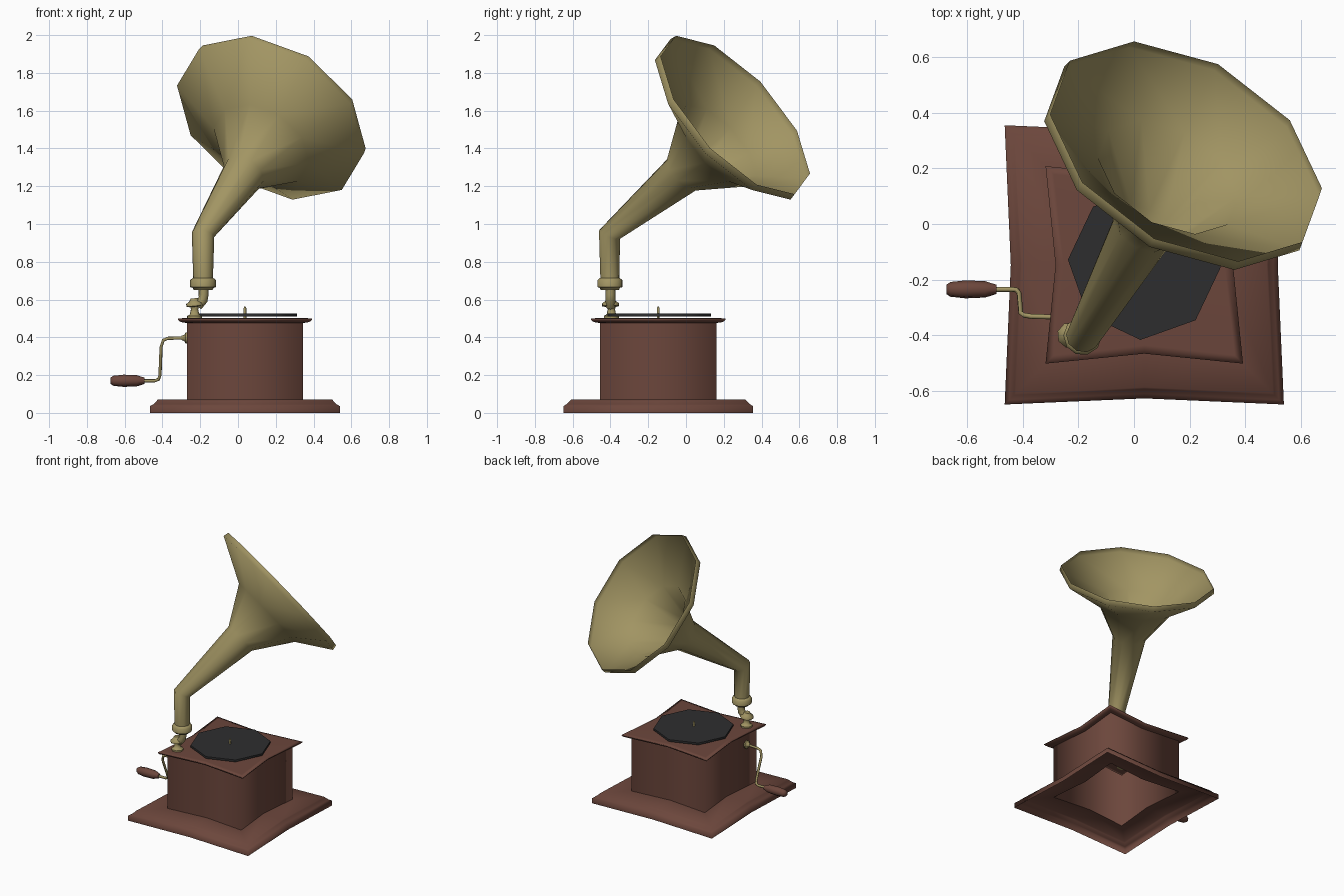
import bpy, bmesh, math
from mathutils import Vector as V

if "Cube" in bpy.data.objects:
    bpy.data.objects.remove(bpy.data.objects["Cube"])


def material(name, rgb):
    m = bpy.data.materials.new(name)
    m.diffuse_color = (*rgb, 1)
    m.use_nodes = True
    m.node_tree.nodes["Principled BSDF"].inputs["Base Color"].default_value = m.diffuse_color
    return m


WOOD = material("dark wood", (0.150, 0.062, 0.045))
BRASS = material("old brass", (0.36, 0.30, 0.125))
BLACK = material("record black", (0.027, 0.027, 0.028))
CX, CY = 0.037, -0.147   # centre of the case


def loft(name, rings, mat, cap_start=True, cap_end=True, angle=35, flip=False):
    """Skin a list of rings (each the same number of points)."""
    bm = bmesh.new()
    loops = [[bm.verts.new(p) for p in r] for r in rings]
    n = len(loops[0])
    for a, b in zip(loops, loops[1:]):
        for i in range(n):
            j = (i + 1) % n
            bm.faces.new((a[i], a[j], b[j], b[i]))
    if cap_start:
        bm.faces.new(loops[0][::-1])
    if cap_end:
        bm.faces.new(loops[-1])
    me = bpy.data.meshes.new(name)
    bm.to_mesh(me)
    bm.free()
    ob = bpy.data.objects.new(name, me)
    bpy.context.collection.objects.link(ob)
    me.materials.append(mat)
    bpy.ops.object.select_all(action='DESELECT')
    ob.select_set(True)
    bpy.context.view_layer.objects.active = ob
    bpy.ops.object.shade_smooth_by_angle(angle=math.radians(angle))
    return ob


def ring(c, n, u, r, sides):
    """Regular polygon round c, facing n, first corner towards u."""
    n = V(n).normalized()
    u = V(u)
    u = (u - n * u.dot(n)).normalized()
    w = n.cross(u)
    steps = [2 * math.pi * i / sides for i in range(sides)]
    return [V(c) + (u * math.cos(a) + w * math.sin(a)) * r for a in steps]


def turned(name, start, axis, profile, mat, sides=8, u=(0.3, 1, 0.2), angle=60):
    """Turned part: profile of (distance along axis, radius)."""
    ax = V(axis).normalized()
    return loft(name, [ring(V(start) + ax * d, ax, u, r, sides) for d, r in profile],
                mat, angle=angle)


def rod(name, points, r, mat, sides=6):
    """Round bar along a path."""
    pts = [V(p) for p in points]
    rings = []
    for i, p in enumerate(pts):
        d = pts[min(i + 1, len(pts) - 1)] - pts[max(i - 1, 0)]
        rings.append(ring(p, d, (0.1, 1, 0.15), r, sides))
    return loft(name, rings, mat, angle=65)


def square(half, pull, z):
    """Square outline whose side middles are pulled inwards."""
    pts = []
    for k in range(4):
        a = math.pi / 2 * k
        c, s = math.cos(a), math.sin(a)
        for x, y in ((half, -half), (half - pull, 0)):
            pts.append(V((CX + x * c - y * s, CY + x * s + y * c, z)))
    return pts


def case_part(name, outlines, cap_end=False):
    """Open-bottomed wooden shell, softly shaded."""
    return loft(name, [square(*o) for o in outlines], WOOD, cap_start=False,
                cap_end=cap_end, angle=120)


# hollow wooden case: plinth, body and lid
case_part("plinth", ((0.502, 0.022, 0), (0.502, 0.022, 0.036), (0.485, 0.022, 0.046),
                     (0.468, 0.022, 0.063), (0.462, 0.022, 0.07), (0.308, 0.03, 0.07)))
case_part("body", ((0.308, 0.03, 0.07), (0.308, 0.03, 0.476)))
case_part("lid", ((0.308, 0.03, 0.476), (0.332, 0.035, 0.479), (0.347, 0.036, 0.484),
                  (0.355, 0.036, 0.493), (0.355, 0.036, 0.499), (0.325, 0.036, 0.502)),
          cap_end=True)

# record and spindle
turned("record", (CX, -0.142, 0.511), (0, 0, 1), [(0, 0.275), (0.015, 0.275)], BLACK,
       u=(-1, 0.05, 0))
turned("spindle", (CX, CY, 0.50), (0, 0, 1), [(0, 0.008), (0.052, 0.008), (0.062, 0.004)],
       BRASS, sides=6)

# crank with wooden handle
turned("crank_flange", (-0.268, -0.335, 0.397), (-1, 0, 0),
       [(0, 0.03), (0.01, 0.03), (0.017, 0.016), (0.032, 0.012)], BRASS)
rod("crank", [(-0.27, -0.335, 0.397), (-0.37, -0.332, 0.395), (-0.395, -0.328, 0.385),
              (-0.407, -0.32, 0.35), (-0.413, -0.25, 0.20), (-0.42, -0.238, 0.178),
              (-0.44, -0.235, 0.17), (-0.52, -0.235, 0.17)], 0.009, BRASS)
turned("crank_handle", (-0.495, -0.235, 0.17), (-1, 0, 0),
       [(0, 0.017), (0.04, 0.03), (0.11, 0.033), (0.165, 0.027), (0.18, 0.017)], WOOD)

# horn support: foot, knuckle, sound box and neck
turned("support_foot", (-0.23, -0.395, 0.499), (0, 0, 1),
       [(0, 0.042), (0.014, 0.042), (0.022, 0.026), (0.05, 0.02), (0.07, 0.026)], BRASS)
turned("sound_box", (-0.228, -0.40, 0.562), (-0.1, 0, 1),
       [(0, 0.03), (0.004, 0.047), (0.018, 0.047), (0.03, 0.028), (0.045, 0.02)], BRASS)
rod("neck", [(-0.215, -0.40, 0.565), (-0.185, -0.40, 0.60), (-0.182, -0.40, 0.625),
             (-0.182, -0.40, 0.67)], 0.026, BRASS, 8)

# collar at the foot of the horn
U = V((-0.215, -0.586, 0.781))
turned("collar", (-0.185, -0.403, 0.65), (0, 0, 1),
       [(0, 0.05), (0.012, 0.055), (0.016, 0.069), (0.052, 0.069), (0.065, 0.054)],
       BRASS, sides=10, u=U)

# horn: thin ten-sided sheet with tube, elbow, flare and rim band
N = V((0.406, 0.675, 0.616)).normalized()
MOUTH = V((0.180, 0.249, 1.566))
UP = V((0, 0, 1))


def on_axis(t, sag=0.0):
    return MOUTH - N * t - U * sag


stations = [
    ((-0.185, -0.403, 0.70), UP, 0.052),
    ((-0.185, -0.405, 0.945), N + UP, 0.061),
    ((0.031, -0.017, 1.268), N, 0.116),
    (on_axis(0.17, 0.058), N, 0.277),
    (on_axis(0.02), N, 0.543),
    (on_axis(-0.018), N, 0.536),
]
loft("horn", [ring(c, n, U, r, 10) for c, n, r in stations], BRASS,
     cap_start=False, cap_end=False, angle=75)
